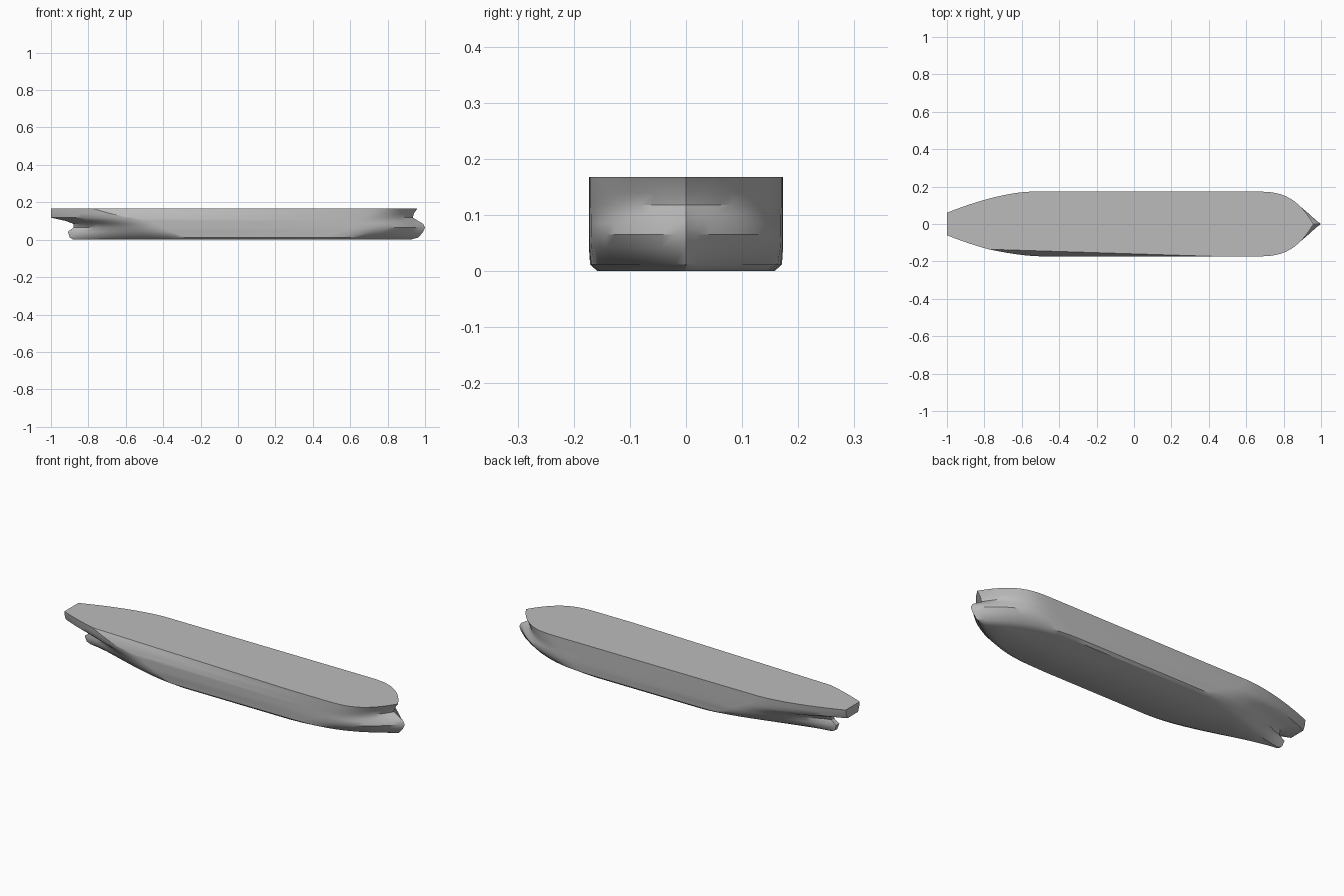
import bpy, bmesh
from mathutils import Vector

if "Cube" in bpy.data.objects:
    bpy.data.objects.remove(bpy.data.objects["Cube"])

grey = bpy.data.materials.new("hull grey")
grey.use_nodes = True
colour = (0.5, 0.5, 0.5, 1)
grey.diffuse_color = colour
grey.node_tree.nodes["Principled BSDF"].inputs["Base Color"].default_value = colour

# Waterlines: height, beam, stern (end x, half width, start of taper, power, hollow),
# bow (start of taper, end x, power, hollow)
WATERLINES = [
    (0.000, 0.158, -0.88, 0.004, -0.22, 1.4, 1.3, 0.42, 0.92, 1.9, 1.0),
    (0.012, 0.171, -0.90, 0.010, -0.27, 1.5, 1.3, 0.46, 0.965, 2.4, 1.1),
    (0.042, 0.173, -0.91, 0.014, -0.36, 1.8, 1.5, 0.55, 0.99, 2.8, 1.2),
    (0.065, 0.173, -0.88, 0.012, -0.40, 2.0, 1.4, 0.60, 1.00, 3.0, 1.3),
    (0.085, 0.173, -0.88, 0.020, -0.44, 2.0, 1.2, 0.60, 0.99, 3.0, 1.3),
    (0.100, 0.173, -0.92, 0.034, -0.47, 1.9, 1.0, 0.60, 0.965, 3.0, 1.2),
    (0.118, 0.173, -1.00, 0.045, -0.50, 1.7, 1.0, 0.62, 0.935, 3.0, 1.0),
    (0.140, 0.173, -1.00, 0.055, -0.53, 1.6, 1.0, 0.64, 0.94, 3.0, 1.0),
    (0.168, 0.173, -1.00, 0.060, -0.55, 1.6, 1.0, 0.65, 0.96, 3.0, 1.0),
]
STEPS = 12


def half_outline(level):
    """Points (x, half width) of one waterline from stern to bow."""
    z, beam, x0, w0, xa, pa, qa, xb, x1, pb, qb = level
    points = []
    for i in range(STEPS + 1):
        u = 1 - i / STEPS
        points.append((xa + (x0 - xa) * u, w0 + (beam - w0) * (1 - u ** pa) ** qa))
    for i in range(STEPS + 1):
        u = (i / STEPS) ** 0.75
        points.append((xb + (x1 - xb) * u, beam * (1 - u ** pb) ** qb))
    return points


# Hull shell lofted through the waterlines
bm = bmesh.new()
rings = []
for level in WATERLINES:
    half = half_outline(level)
    loop = [(x, -y) for x, y in half] + [(x, y) for x, y in reversed(half)]
    rings.append([bm.verts.new((x, y, level[0])) for x, y in loop])
for low, high in zip(rings, rings[1:]):
    for i in range(len(low)):
        j = (i + 1) % len(low)
        bm.faces.new((low[i], low[j], high[j], high[i]))

# Flat bottom and deck
bm.faces.new(list(reversed(rings[0])))
bm.faces.new(rings[-1])
bmesh.ops.remove_doubles(bm, verts=bm.verts, dist=0.0004)

# Sloping cut along the front edge of the deck
a, b, c = Vector((-0.78, -0.135, 0.168)), Vector((0.4, -0.172, 0.168)), Vector((-0.45, -0.172, 0.12))
normal = (b - a).cross(c - a).normalized()
if normal.y > 0:
    normal.negate()
cut = bmesh.ops.bisect_plane(bm, geom=bm.verts[:] + bm.edges[:] + bm.faces[:],
                             plane_co=a, plane_no=normal, clear_outer=True)
edges = [e for e in cut["geom_cut"] if isinstance(e, bmesh.types.BMEdge)]
bmesh.ops.holes_fill(bm, edges=edges, sides=0)
bmesh.ops.recalc_face_normals(bm, faces=bm.faces)

mesh = bpy.data.meshes.new("ship_hull")
bm.to_mesh(mesh)
bm.free()
mesh.materials.append(grey)
hull = bpy.data.objects.new("ship_hull", mesh)
bpy.context.collection.objects.link(hull)
bpy.context.view_layer.objects.active = hull
hull.select_set(True)
bpy.ops.object.shade_smooth_by_angle(angle=0.6)
